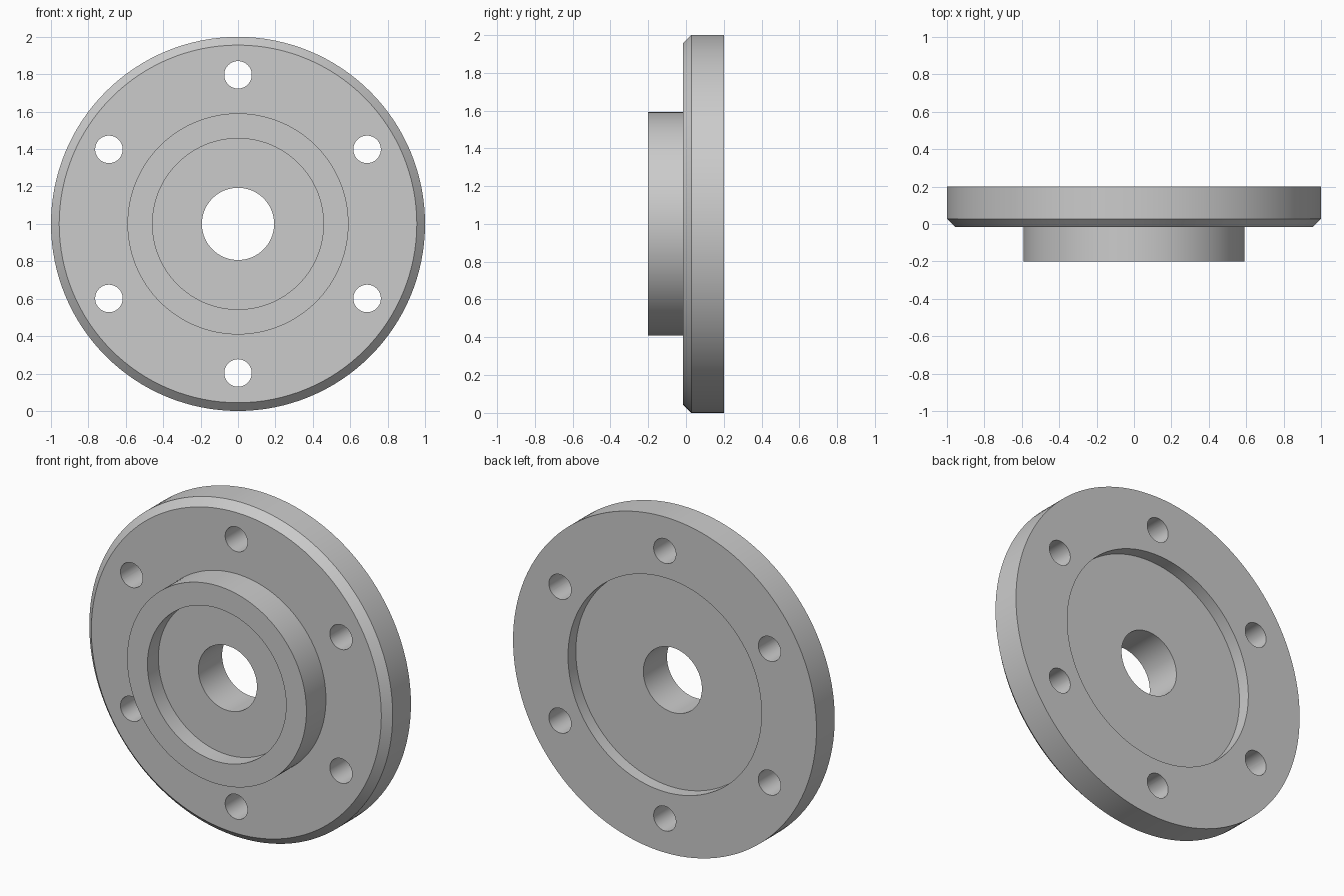
import bpy, bmesh
from math import pi, sin, cos
from mathutils import Matrix

if "Cube" in bpy.data.objects:
    bpy.data.objects.remove(bpy.data.objects["Cube"])

CENTRE_Z = 1.0
SEGMENTS = 128


def make_object(name, bm):
    bmesh.ops.recalc_face_normals(bm, faces=bm.faces)
    mesh = bpy.data.meshes.new(name)
    bm.to_mesh(mesh)
    bm.free()
    obj = bpy.data.objects.new(name, mesh)
    bpy.context.collection.objects.link(obj)
    return obj


def lathe(name, profile):
    """Revolve a closed (radius, y) profile around the y axis."""
    bm = bmesh.new()
    rings = []
    for i in range(SEGMENTS):
        a = 2 * pi * i / SEGMENTS
        rings.append([bm.verts.new((r * cos(a), y, CENTRE_Z + r * sin(a)))
                      for r, y in profile])
    n = len(profile)
    for i in range(SEGMENTS):
        a, b = rings[i], rings[(i + 1) % SEGMENTS]
        for j in range(n):
            k = (j + 1) % n
            bm.faces.new((a[j], a[k], b[k], b[j]))
    return make_object(name, bm)


# Flange disc with chamfered front rim, raised hub, two recesses and a bore
flange = lathe("flange", [
    (0.193, -0.097), (0.457, -0.097),    # front recess floor
    (0.457, -0.20), (0.591, -0.20),      # hub face
    (0.591, -0.016), (0.956, -0.016),    # flange front face
    (1.0, 0.028), (1.0, 0.20),           # chamfer and outer rim
    (0.638, 0.20), (0.638, 0.126),       # back face and back recess
    (0.193, 0.126),
])

# Six bolt holes on a circle
bm = bmesh.new()
for i in range(6):
    a = pi / 2 + i * pi / 3
    place = (Matrix.Translation((0.797 * cos(a), 0.1, CENTRE_Z + 0.797 * sin(a)))
             @ Matrix.Rotation(pi / 2, 4, 'X'))
    bmesh.ops.create_cone(bm, cap_ends=True, segments=48, radius1=0.0735,
                          radius2=0.0735, depth=0.6, matrix=place)
cutter = make_object("bolt_hole_cutter", bm)
cutter.hide_render = True

cut = flange.modifiers.new("bolt_holes", 'BOOLEAN')
cut.operation = 'DIFFERENCE'
cut.solver = 'EXACT'
cut.object = cutter

bpy.context.view_layer.objects.active = flange
bpy.ops.object.select_all(action='DESELECT')
flange.select_set(True)
bpy.ops.object.modifier_apply(modifier=cut.name)
bpy.data.objects.remove(cutter)

# Smooth round walls, crisp edges
bpy.ops.object.shade_smooth_by_angle(angle=pi / 6)
